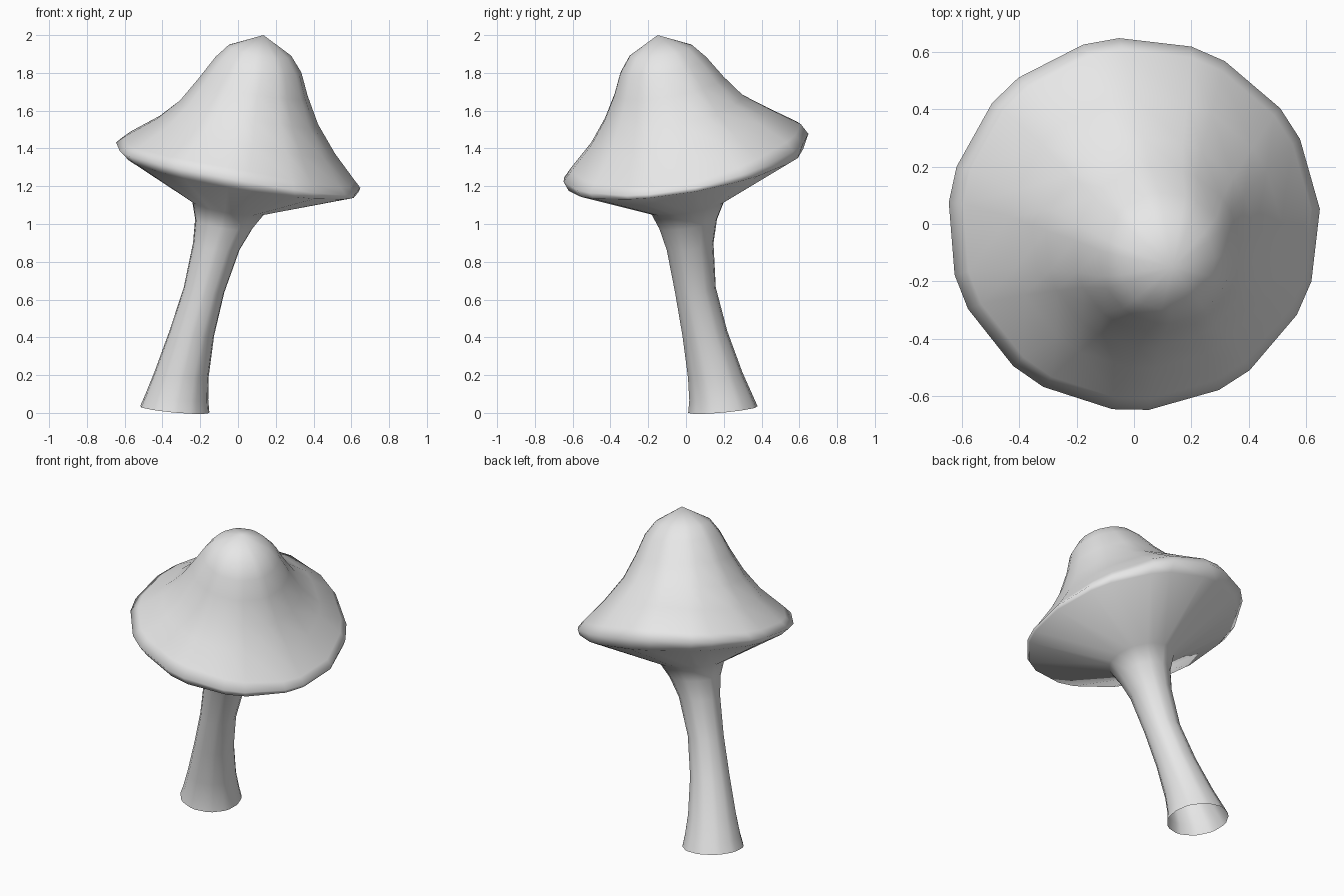
import bpy
import bmesh
from math import cos, sin, tau

default_cube = bpy.data.objects.get("Cube")
if default_cube:
    bpy.data.objects.remove(default_cube, do_unlink=True)


def make_material(name, colour):
    material = bpy.data.materials.new(name)
    material.use_nodes = True
    material.diffuse_color = colour
    material.node_tree.nodes["Principled BSDF"].inputs["Base Color"].default_value = colour
    return material


# Uneven spacing gives the rim its hand-cut outline of short and long edges
angles = [0.08 - tau * k / 32 for k in range(32) if k % 3 != 1]

# Each ring: centre x, centre y, centre z, radius, tilt, saddle warp
stem_rings = [
    (-.335, .195, .018, .184, .09, 0),
    (-.325, .185, .08, .168, .08, 0),
    (-.30, .155, .2, .145, .08, 0),
    (-.245, .10, .42, .119, .1, 0),
    (-.18, .05, .65, .108, .12, 0),
    (-.115, .022, .88, .124, .14, 0),
    (-.075, .012, 1.0, .153, .16, 0),
    (-.05, .01, 1.09, .195, .17, 0),
]
cap_rings = [
    (.02, 0, 1.275, .622, .165, .01),
    (0, 0, 1.325, .65, .182, .025),
    (.01, 0, 1.37, .61, .19, .034),
    (.04, -.03, 1.483, .475, .19, .028),
    (.058, -.065, 1.60, .367, .17, .015),
    (.08, -.09, 1.725, .29, .16, .005),
    (.108, -.12, 1.84, .228, .18, 0),
    (.115, -.132, 1.916, .167, .165, 0),
]


def add_ring(bm, x, y, z, radius, tilt, warp):
    """Add a leaning ring that can also bend like a saddle."""
    ring = []
    for angle in angles:
        dx, dy = radius * cos(angle), radius * sin(angle)
        lift = tilt * (dy - dx) - warp * cos(2 * angle)
        ring.append(bm.verts.new((x + dx, y + dy, z + lift)))
    return ring


# Loft the hollow stem into the underside, rim and crown of the cap
bm = bmesh.new()
rings = [add_ring(bm, *values) for values in stem_rings + cap_rings]
count = len(angles)
for lower, upper in zip(rings, rings[1:]):
    for i in range(count):
        j = (i + 1) % count
        bm.faces.new((lower[i], lower[j], upper[j], upper[i]))

# Close the crown at its off-centre tip
tip = bm.verts.new((.135, -.15, 2))
crown = rings[-1]
for i in range(count):
    bm.faces.new((crown[i], crown[(i + 1) % count], tip))
bmesh.ops.reverse_faces(bm, faces=bm.faces)
for face in bm.faces:
    face.smooth = True

mesh = bpy.data.meshes.new("mushroom")
bm.to_mesh(mesh)
bm.free()
mesh.materials.append(make_material("plain_grey", (0.8, 0.8, 0.8, 1)))
mushroom = bpy.data.objects.new("mushroom", mesh)
bpy.context.collection.objects.link(mushroom)
